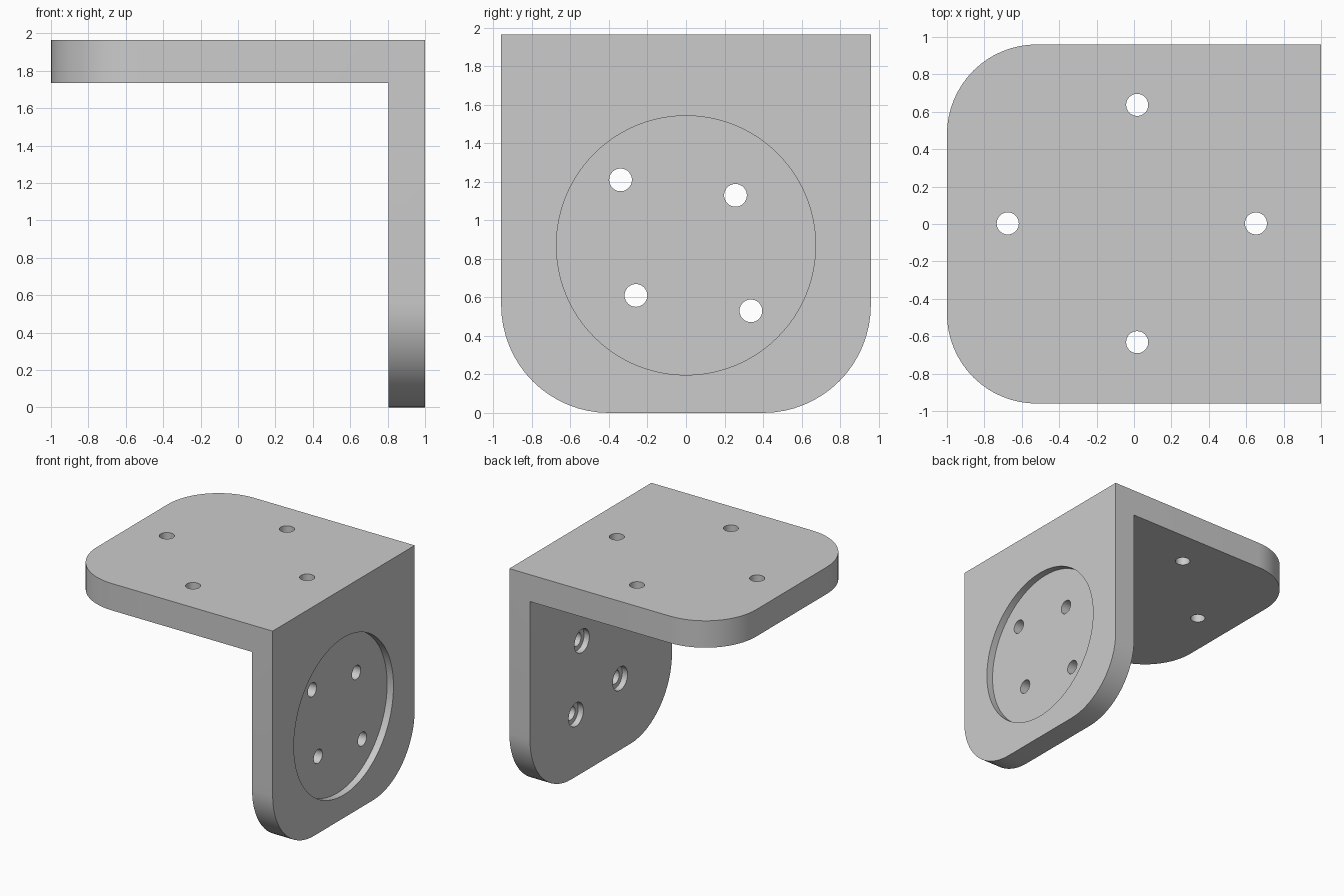
import bpy, bmesh, math
from mathutils import Matrix

cube = bpy.data.objects.get("Cube")
if cube:
    bpy.data.objects.remove(cube, do_unlink=True)

W = 0.96                    # half width
TOP, UNDER = 1.965, 1.735   # top and underside of the shelf plate
BACK, FACE = 0.805, 1.0     # inner and outer face of the wall plate

grey = bpy.data.materials.new("plain grey")
grey.use_nodes = True
grey.diffuse_color = (0.6, 0.6, 0.6, 1)
grey.node_tree.nodes["Principled BSDF"].inputs["Base Color"].default_value = (0.6, 0.6, 0.6, 1)


def add_object(name, bm):
    bmesh.ops.recalc_face_normals(bm, faces=bm.faces)
    mesh = bpy.data.meshes.new(name)
    bm.to_mesh(mesh)
    bm.free()
    mesh.materials.append(grey)
    obj = bpy.data.objects.new(name, mesh)
    bpy.context.collection.objects.link(obj)
    return obj


def drill(bm, axis, centre, radius, depth, sides):
    """Add a cylinder cutter along the x or z axis."""
    turn = Matrix.Rotation(math.pi / 2, 4, 'Y') if axis == 'X' else Matrix()
    bmesh.ops.create_cone(bm, cap_ends=True, segments=sides, radius1=radius,
                          radius2=radius, depth=depth,
                          matrix=Matrix.Translation(centre) @ turn)


def round_corners(bm, test, radius):
    edges = [e for e in bm.edges if all(test(v.co) for v in e.verts)
             and abs(e.verts[0].co.y - e.verts[1].co.y) < 0.01]
    bmesh.ops.bevel(bm, geom=edges, offset=radius, segments=16,
                    profile=0.5, affect='EDGES')


# L-shaped body with rounded free ends
bm = bmesh.new()
outline = [(-1, TOP), (FACE, TOP), (FACE, 0), (BACK, 0), (BACK, UNDER), (-1, UNDER)]
face = bm.faces.new([bm.verts.new((x, -W, z)) for x, z in outline])
side = bmesh.ops.extrude_face_region(bm, geom=[face])["geom"]
bmesh.ops.translate(bm, vec=(0, 2 * W, 0),
                    verts=[v for v in side if isinstance(v, bmesh.types.BMVert)])
bmesh.ops.recalc_face_normals(bm, faces=bm.faces)
round_corners(bm, lambda p: p.x < -0.99, 0.48)
round_corners(bm, lambda p: p.z < 0.01, 0.56)
bracket = add_object("angle_bracket", bm)

# Cutters: round recess, counterbores, then through holes
wall_holes = [(-0.34, 1.21), (0.257, 1.13), (-0.26, 0.61), (0.337, 0.53)]
shelf_holes = [(0.017, 0.637), (0.017, -0.632), (-0.675, 0.003), (0.652, 0.003)]

recess = bmesh.new()
drill(recess, 'X', (FACE, 0, 0.87), 0.673, 0.12, 96)

bores = bmesh.new()
for y, z in wall_holes:
    drill(bores, 'X', (BACK, y, z), 0.1, 0.1, 40)

holes = bmesh.new()
for y, z in wall_holes:
    drill(holes, 'X', (0.9, y, z), 0.059, 0.5, 40)
for x, y in shelf_holes:
    drill(holes, 'Z', (x, y, 1.85), 0.059, 0.5, 40)

bpy.context.view_layer.objects.active = bracket
for name, bm in (("recess", recess), ("counterbore", bores), ("hole", holes)):
    cutter = add_object(name + "_cutter", bm)
    cutter.hide_render = True
    mod = bracket.modifiers.new(name, 'BOOLEAN')
    mod.operation = 'DIFFERENCE'
    mod.solver = 'EXACT'
    mod.object = cutter
    bpy.ops.object.modifier_apply(modifier=mod.name)
    bpy.data.objects.remove(cutter, do_unlink=True)

# Smooth the curved walls, keep the edges crisp
bpy.ops.object.select_all(action='DESELECT')
bracket.select_set(True)
bpy.ops.object.shade_smooth_by_angle(angle=math.radians(30))
